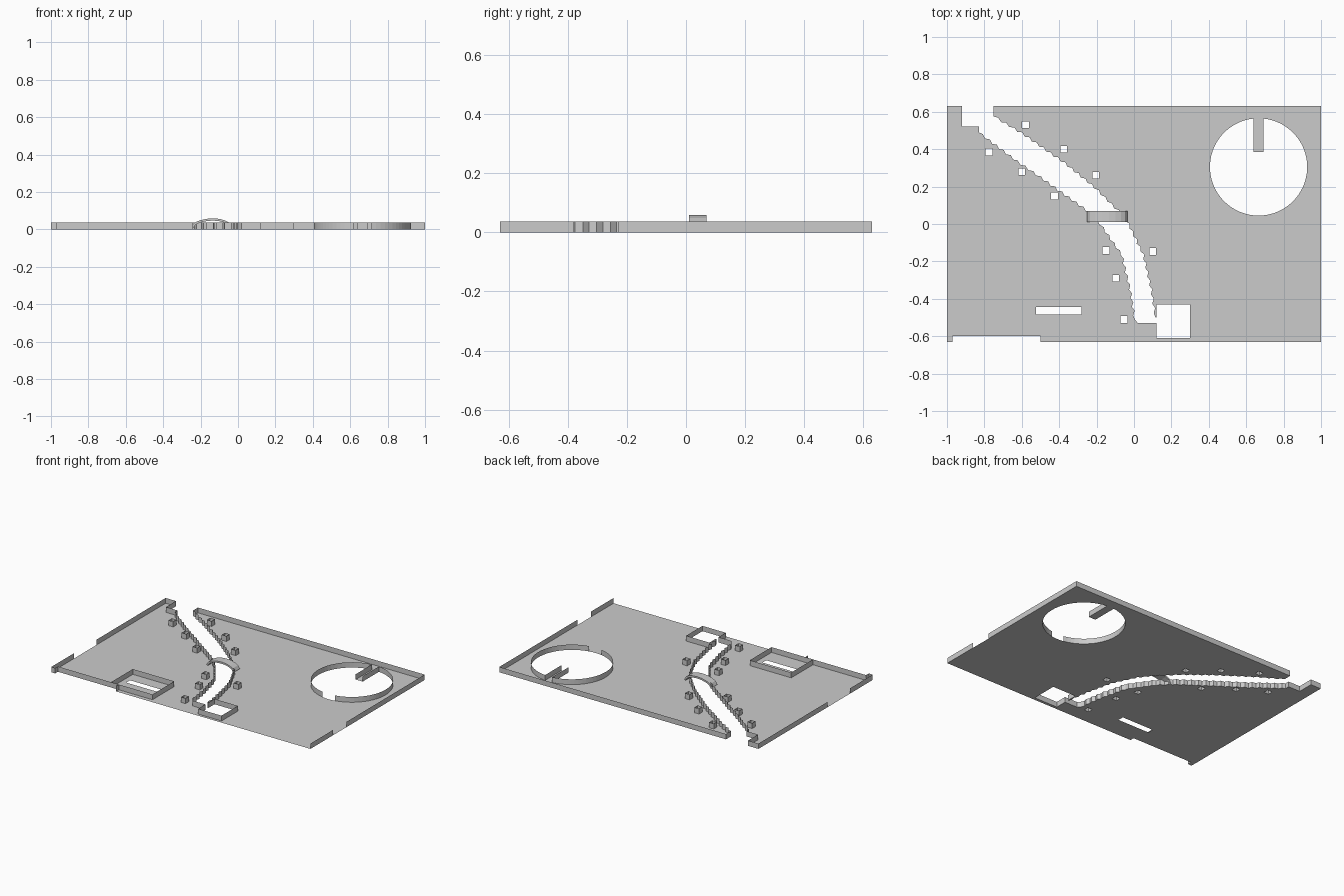
import bpy, math
from mathutils import Vector

if "Cube" in bpy.data.objects:
    bpy.data.objects.remove(bpy.data.objects["Cube"])

H = 0.037  # wall height


def mesh_object(name, verts, faces):
    me = bpy.data.meshes.new(name)
    me.from_pydata(verts, [], faces)
    ob = bpy.data.objects.new(name, me)
    bpy.context.collection.objects.link(ob)
    return ob


def wall(name, pts, closed=False):
    """Thin upright ribbon following a ground path."""
    n = len(pts)
    verts = [(x, y, 0) for x, y in pts] + [(x, y, H) for x, y in pts]
    faces = [(i, (i + 1) % n, (i + 1) % n + n, i + n)
             for i in range(n if closed else n - 1)]
    return mesh_object(name, verts, faces)


def box_loop(x0, x1, y0, y1):
    return [(x0, y0), (x1, y0), (x1, y1), (x0, y1)]


def ragged(pts, step=0.024, amp=0.006):
    """Resample a path and give it small regular teeth."""
    out, k = [pts[0]], 0
    for a, b in zip(pts, pts[1:]):
        a, b = Vector(a), Vector(b)
        d = b - a
        n = max(1, round(d.length / step))
        side = Vector((-d.y, d.x)).normalized()
        for i in range(1, n + 1):
            k += 1
            off = side * (amp if k % 2 else -amp)
            out.append(tuple(a + d * i / n + off))
    out[-1] = pts[-1]
    return out


# River banks, running from the back edge to the pool
right_bank = ragged([(-.75, .575), (-.6, .485), (-.37, .325), (-.21, .195), (-.085, .07),
                     (-.03, 0), (.05, -.165), (.092, -.35), (.115, -.5)])
left_bank = ragged([(.005, -.51), (-.02, -.35), (-.065, -.165), (-.18, 0),
                    (-.255, .075), (-.5, .25), (-.625, .335), (-.83, .49)])
pool = [(.12, -.5), (.12, -.43), (.3, -.43), (.3, -.61), (.12, -.61), (.12, -.53), (.02, -.53)]
inlet = [(-.83, .52), (-.92, .52), (-.92, .63)]
notch = [(-.97, -.63), (-.97, -.6), (-.5, -.6), (-.5, -.63)]
outline = ([(-1, -.63)] + notch + [(1, -.63), (1, .63), (-.75, .63)]
           + right_bank + pool + left_bank + inlet + [(-1, .63)])

# Round arena with a pier reaching in from the back
cx, cy, r, pw = .666, .305, .26, .027
a0 = math.pi / 2 - math.asin(pw / r)
sweep = 2 * math.pi - 2 * math.asin(pw / r)
ring = [(cx + r * math.cos(a0 - sweep * i / 64), cy + r * math.sin(a0 - sweep * i / 64))
        for i in range(65)]
pier = [(cx - pw, .385), (cx + pw, .385)]

houses = [(-.58, .53), (-.375, .4), (-.205, .26), (-.775, .385), (-.6, .28),
          (-.425, .15), (.1, -.147), (-.15, -.142), (-.097, -.29), (-.053, -.51)]
house_loops = [box_loop(x - .018, x + .018, y - .018, y + .018) for x, y in houses]
slot = box_loop(-.524, -.28, -.485, -.443)

# Ground sheet with all openings
cu = bpy.data.curves.new("ground", 'CURVE')
cu.dimensions = '2D'
cu.fill_mode = 'BOTH'
for loop in [outline, ring + pier, slot] + house_loops:
    sp = cu.splines.new('POLY')
    sp.points.add(len(loop) - 1)
    for p, (x, y) in zip(sp.points, loop):
        p.co = (x, y, 0, 1)
    sp.use_cyclic_u = True
ground = bpy.data.objects.new("ground", cu)
bpy.context.collection.objects.link(ground)
bpy.context.view_layer.objects.active = ground
ground.select_set(True)
bpy.ops.object.convert(target='MESH')

# Border walls with gateways left and right, open front
wall("back_wall", [(1, -.23), (1, .63), (-.75, .63)] + right_bank + pool[:5])
wall("right_wall_front", [(1, -.63), (1, -.38)])
wall("left_wall_front", [(-1, -.38), (-1, -.63)] + notch)
wall("left_wall_back", [(-1, -.13), (-1, .63), (-.92, .63)])
wall("left_bank_wall", pool[4:] + left_bank + inlet)

# Arena walls, with a gateway facing front
gap = [i for i, (x, y) in enumerate(ring) if y < cy and abs(x - cx) < .046]
wall("arena_wall_right", ring[:gap[0]] )
wall("arena_wall_left", ring[gap[-1] + 1:])
wall("pier_wall_right", [pier[1], ring[0]])
wall("pier_wall_left", [pier[0], ring[-1]])

# Walled yard around the slot
wall("yard_wall", box_loop(-.56, -.24, -.6, -.36), True)

# Small square houses, open at the top
for i, loop in enumerate(house_loops):
    wall(f"house_{i + 1}", loop, True)

# Arched bridge over the river
arch = [(-.25, .012), (-.235, .034), (-.205, .048), (-.17, .056), (-.135, .059),
        (-.1, .056), (-.07, .048), (-.048, .036), (-.035, .015)]
n = len(arch)
bridge = mesh_object("bridge", [(x, .01, z) for x, z in arch] + [(x, .07, z) for x, z in arch],
                     [(i, i + 1, i + 1 + n, i + n) for i in range(n - 1)])
solid = bridge.modifiers.new("thickness", 'SOLIDIFY')
solid.thickness = .012
solid.offset = -1
